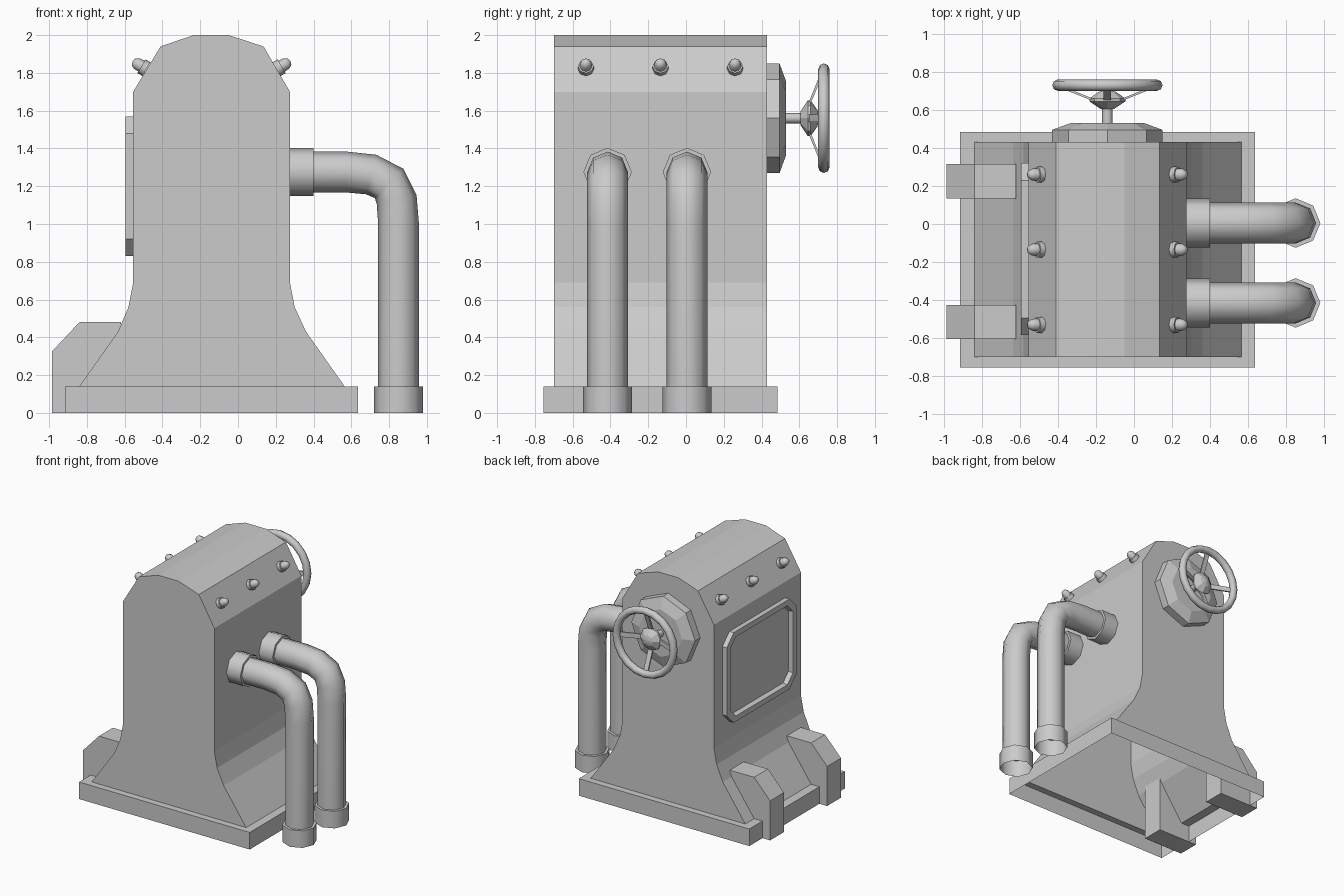
import bpy, bmesh, math
from mathutils import Vector, Matrix

if "Cube" in bpy.data.objects:
    bpy.data.objects.remove(bpy.data.objects["Cube"], do_unlink=True)

grey = bpy.data.materials.new("light_grey")
grey.use_nodes = True
colour = (0.6, 0.6, 0.6, 1)
grey.diffuse_color = colour
grey.node_tree.nodes["Principled BSDF"].inputs["Base Color"].default_value = colour


def finish(name, bm, smooth=0, recalc=True):
    if recalc:
        bmesh.ops.recalc_face_normals(bm, faces=bm.faces)
    mesh = bpy.data.meshes.new(name)
    bm.to_mesh(mesh)
    bm.free()
    mesh.materials.append(grey)
    ob = bpy.data.objects.new(name, mesh)
    bpy.context.collection.objects.link(ob)
    if smooth:
        bpy.ops.object.select_all(action='DESELECT')
        ob.select_set(True)
        bpy.context.view_layer.objects.active = ob
        bpy.ops.object.shade_smooth_by_angle(angle=math.radians(smooth))
    return ob


def bridge(bm, a, b):
    n = len(a)
    for i in range(n):
        bm.faces.new((a[i], a[(i + 1) % n], b[(i + 1) % n], b[i]))


def extrude_xz(name, outline, y0, y1, open_bottom=False):
    """Prism along y; the last outline edge is the bottom."""
    bm = bmesh.new()
    a, b = [[bm.verts.new((x, y, z)) for x, z in outline] for y in (y0, y1)]
    bridge(bm, a, b)
    bm.faces.new(a)
    bm.faces.new(b)
    bmesh.ops.recalc_face_normals(bm, faces=bm.faces)
    if open_bottom:
        low = min(bm.faces, key=lambda f: f.calc_center_median().z)
        bmesh.ops.delete(bm, geom=[low], context='FACES_ONLY')
    return finish(name, bm, recalc=False)


def lathe(name, origin, axis, profile, sides=8, smooth=0, caps=(True, True)):
    """Turn (distance, radius) points around an axis."""
    bm = bmesh.new()
    side = Vector((0, 1, 0)) if abs(axis[1]) < 0.5 else Vector((1, 0, 0))
    axis = Vector(axis).normalized()
    up = axis.cross(side)
    rings = []
    for d, r in profile:
        rings.append([bm.verts.new(Vector(origin) + axis * d
                      + side * r * math.cos(t) + up * r * math.sin(t))
                      for t in [math.tau * i / sides for i in range(sides)]])
    for a, b in zip(rings, rings[1:]):
        bridge(bm, a, b)
    for ring, cap in zip((rings[0], rings[-1]), caps):
        if cap:
            bm.faces.new(ring)
    return finish(name, bm, smooth)


# Body: flared cabinet with a chamfered roof, open underneath
body = [(-0.84, 0.14), (-0.635, 0.43), (-0.58, 0.56), (-0.555, 0.69),
        (-0.555, 1.70), (-0.41, 1.94), (-0.235, 2.0), (-0.05, 2.0),
        (0.135, 1.94), (0.275, 1.70), (0.275, 0.69), (0.30, 0.56),
        (0.36, 0.43), (0.565, 0.14)]
extrude_xz("body", body, -0.70, 0.43, open_bottom=True)

# Base plinth: thin skirt with a ledge around the body
bm = bmesh.new()
loops = []
for x0, x1, y0, y1, z in ((-0.915, 0.635, -0.755, 0.485, 0),
                          (-0.915, 0.635, -0.755, 0.485, 0.14),
                          (-0.84, 0.565, -0.70, 0.43, 0.14)):
    loops.append([bm.verts.new(p) for p in
                  ((x0, y0, z), (x1, y0, z), (x1, y1, z), (x0, y1, z))])
bridge(bm, loops[0], loops[1])
bridge(bm, loops[1], loops[2])
finish("base_plinth", bm, recalc=False)

# Support blocks
block = [(-0.985, 0), (-0.985, 0.325), (-0.84, 0.48), (-0.62, 0.48), (-0.62, 0)]
for label, y in (("front", -0.605), ("back", 0.135)):
    extrude_xz(label + "_support_block", block, y, y + 0.18)

# Access panel: raised octagonal frame around a recessed plate
bm = bmesh.new()


def panel_loop(x, inset):
    hy, hz, c = 0.452 - inset, 0.37 - inset, 0.09 - inset * 0.4
    pts = ((hy, hz - c), (hy - c, hz), (c - hy, hz), (-hy, hz - c),
           (-hy, c - hz), (c - hy, -hz), (hy - c, -hz), (hy, c - hz))
    return [bm.verts.new((x, y - 0.132, z + 1.20)) for y, z in pts]


rings = [panel_loop(*p) for p in ((-0.555, 0), (-0.595, 0), (-0.595, 0.045), (-0.56, 0.055))]
for a, b in zip(rings, rings[1:]):
    bridge(bm, a, b)
bm.faces.new(rings[-1])
finish("access_panel", bm)

# Pipes: mitred bends with collars at the wall and the floor
path = [(0.40, 1.275), (0.575, 1.275), (0.705, 1.262), (0.80, 1.215),
        (0.84, 1.13), (0.85, 1.0), (0.85, 0.14)]
for label, y in (("front", -0.415), ("back", 0.005)):
    bm = bmesh.new()
    pts = [Vector((x, y, z)) for x, z in path]
    rings = []
    for i, p in enumerate(pts):
        t = (pts[min(i + 1, len(pts) - 1)] - pts[max(i - 1, 0)]).normalized()
        side = Vector((0, 1, 0))
        up = t.cross(side)
        rings.append([bm.verts.new(p + 0.108 * (side * math.cos(a) + up * math.sin(a)))
                      for a in [math.tau * k / 8 for k in range(8)]])
    for a, b in zip(rings, rings[1:]):
        bridge(bm, a, b)
    finish(label + "_pipe", bm, 60)
    lathe(label + "_wall_collar", (0.275, y, 1.275), (1, 0, 0),
          [(0, 0.128), (0.125, 0.128), (0.125, 0.1)], smooth=60, caps=(False, False))
    lathe(label + "_floor_collar", (0.85, y, 0), (0, 0, 1),
          [(0, 0.13), (0.14, 0.13), (0.14, 0.1)], smooth=60, caps=(False, False))

# Roof bolts on both chamfers
for label, sign in (("left", 1), ("right", -1)):
    for k, y in enumerate((-0.53, -0.135, 0.26)):
        lathe(f"{label}_bolt_{k + 1}", (-0.14 + sign * 0.345, y, 1.82),
              (sign * 0.864, 0, 0.504),
              [(0, 0.042), (0.03, 0.042), (0.03, 0.033), (0.06, 0.031),
               (0.078, 0.02), (0.083, 0.006)], smooth=60)

# Valve: octagonal boss, stem, hub, rim and spokes
centre = Vector((-0.14, 0, 1.56))
lathe("valve_boss", centre, (0, 1, 0), [(0.43, 0.29), (0.495, 0.29), (0.53, 0.195)])
lathe("valve_stem", centre, (0, 1, 0), [(0.53, 0.028), (0.66, 0.028)], smooth=60)
lathe("wheel_hub", centre, (0, 1, 0),
      [(0.605, 0.035), (0.645, 0.095), (0.66, 0.095), (0.695, 0.045), (0.703, 0.015)])
bm = bmesh.new()
rings = []
for i in range(20):
    a = math.tau * i / 20
    out = Vector((math.cos(a), 0, math.sin(a)))
    rings.append([bm.verts.new(centre + Vector((0, 0.73 + 0.03 * math.sin(b), 0))
                  + out * (0.26 + 0.03 * math.cos(b)))
                  for b in [math.tau * k / 8 for k in range(8)]])
for i in range(20):
    bridge(bm, rings[i], rings[(i + 1) % 20])
finish("wheel_rim", bm, 60)
for k in range(4):
    bm = bmesh.new()
    bmesh.ops.create_cube(bm, size=1)
    bmesh.ops.scale(bm, vec=(0.20, 0.012, 0.04), verts=bm.verts)
    place = (Matrix.Translation(centre + Vector((0, 0.685, 0)))
             @ Matrix.Rotation(k * math.pi / 2, 4, 'Y')
             @ Matrix.Translation((0.155, 0, 0)) @ Matrix.Rotation(math.radians(22), 4, 'Z'))
    bmesh.ops.transform(bm, matrix=place, verts=bm.verts)
    finish(f"wheel_spoke_{k + 1}", bm)
